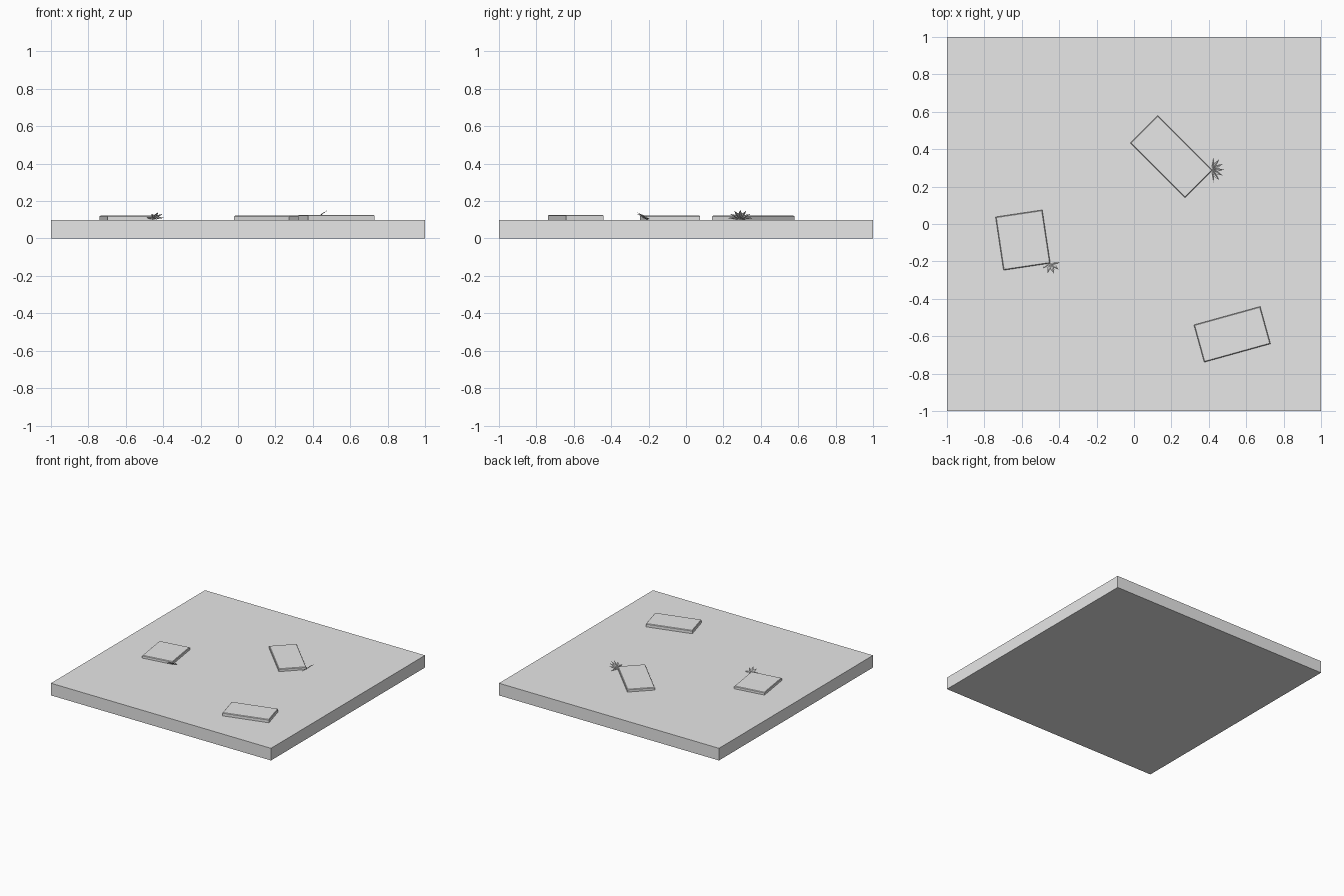
import bpy
import bmesh
from math import radians, cos, sin
from mathutils import Matrix, Vector

cube = bpy.data.objects.get("Cube")
if cube:
    bpy.data.objects.remove(cube, do_unlink=True)

# One stone grey for everything
GREY = (0.8, 0.8, 0.8, 1.0)
stone = bpy.data.materials.new("stone_grey")
stone.use_nodes = True
stone.diffuse_color = GREY
stone.node_tree.nodes["Principled BSDF"].inputs["Base Color"].default_value = GREY

GROUND_TOP = 0.1


def finish(name, bm):
    mesh = bpy.data.meshes.new(name)
    bm.to_mesh(mesh)
    bm.free()
    mesh.materials.append(stone)
    obj = bpy.data.objects.new(name, mesh)
    bpy.context.collection.objects.link(obj)
    return obj


def box(name, center, size, angle=0, bevel=0):
    bm = bmesh.new()
    bmesh.ops.create_cube(bm, size=1, matrix=Matrix.Diagonal((*size, 1)))
    if bevel:
        # Chamfer only the upper rim
        rim = [e for e in bm.edges if all(v.co.z > 0 for v in e.verts)]
        bmesh.ops.bevel(bm, geom=rim, offset=bevel, segments=1, affect='EDGES')
    obj = finish(name, bm)
    obj.location = center
    obj.rotation_euler.z = radians(angle)
    return obj


def grass_tuft(name, base, heading, count, spread, reach, rise, lateral):
    """Fan of pointed, creased leaves in a plane leaning outward."""
    bm = bmesh.new()
    up = Vector((-rise, 0, reach)).normalized()
    for i in range(count):
        a = radians(spread * (2 * i / (count - 1) - 1))
        tip = Vector((reach * cos(a), lateral * sin(a), rise * cos(a)))
        side = up.cross(tip).normalized() * 0.009
        root = bm.verts.new(tip * 0.04)
        end = bm.verts.new(tip)
        rib = bm.verts.new(tip * 0.55 + up * 0.002)
        for s in (1, -1):
            edge = bm.verts.new(tip * 0.55 + side * s + up * 0.006)
            ring = (root, rib, edge), (rib, end, edge)
            for tri in ring:
                bm.faces.new(tri if s < 0 else tri[::-1])
    bmesh.ops.recalc_face_normals(bm, faces=bm.faces)
    obj = finish(name, bm)
    obj.location = base
    obj.rotation_euler.z = radians(heading)


# Ground tile
box("ground_tile", (0, 0, GROUND_TOP / 2), (2, 2, GROUND_TOP))

# Paving slabs: x, y, length, width, height, turn
slabs = {
    "back_slab": (0.2, 0.36, 0.415, 0.208, 0.022, -45),
    "right_slab": (-0.594, -0.086, 0.253, 0.288, 0.022, 8.5),
    "front_slab": (0.525, -0.59, 0.368, 0.207, 0.026, 15.5),
}
for name, (x, y, length, width, height, turn) in slabs.items():
    box(name, (x, y, GROUND_TOP + height / 2), (length, width, height), turn, 0.004)

# Grass tufts growing at slab corners
grass_tuft("back_grass", (0.415, 0.29, GROUND_TOP), 0, 7, 80, 0.066, 0.052, 0.068)
grass_tuft("right_grass", (-0.447, -0.208, GROUND_TOP), -72, 5, 75, 0.06, 0.04, 0.05)
